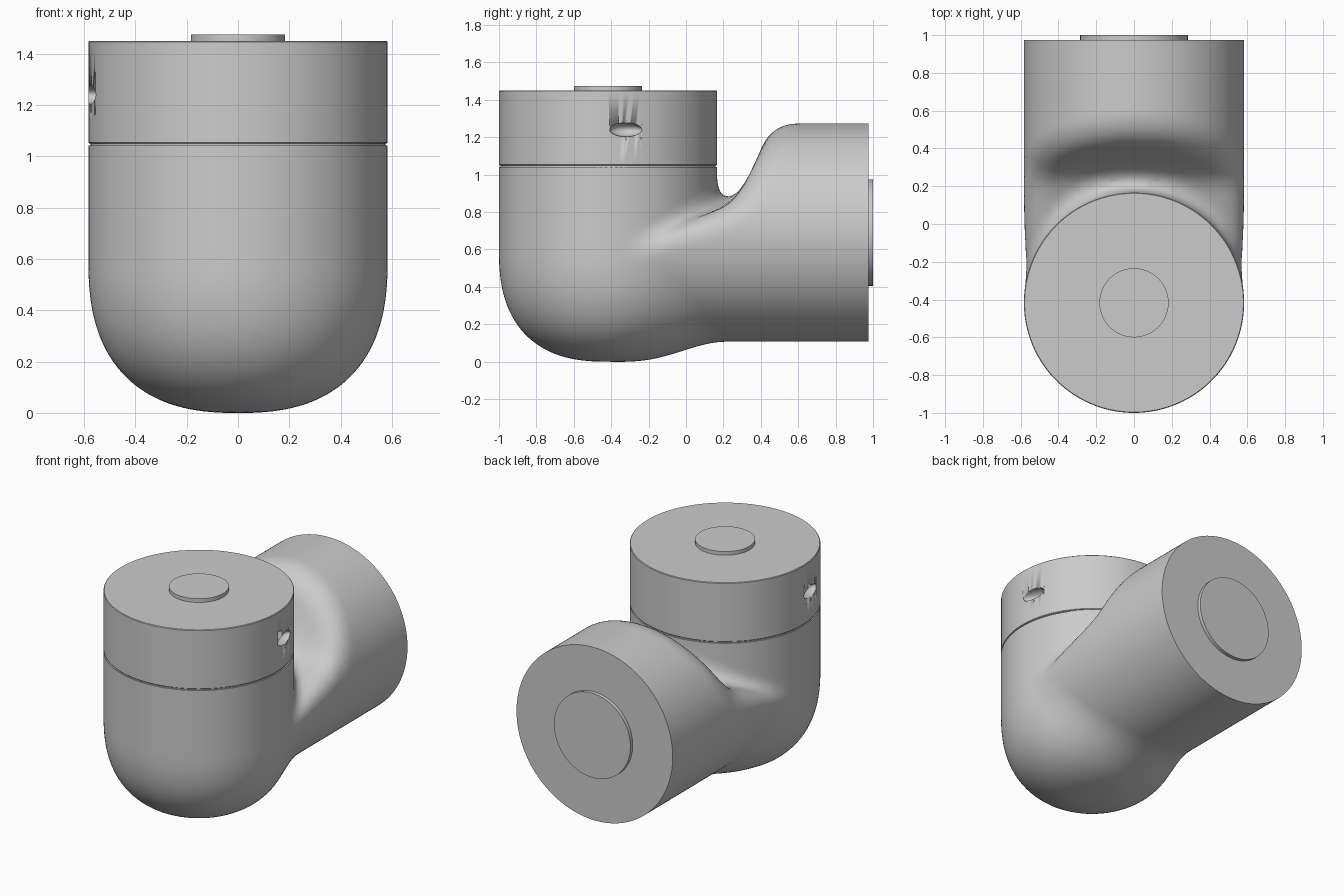
import bpy, bmesh, math
from mathutils import Vector, Matrix

if "Cube" in bpy.data.objects:
    bpy.data.objects.remove(bpy.data.objects["Cube"])

R, CY, CZ = 0.583, -0.417, 0.69      # tube radius, upright axis y, side-arm axis z
END_Y, SEAM_Z, TOP_Z = 0.975, 1.042, 1.45


def finish(name, bm, angle=35):
    bmesh.ops.recalc_face_normals(bm, faces=bm.faces)
    me = bpy.data.meshes.new(name)
    bm.to_mesh(me)
    bm.free()
    ob = bpy.data.objects.new(name, me)
    bpy.context.collection.objects.link(ob)
    bpy.ops.object.select_all(action='DESELECT')
    ob.select_set(True)
    bpy.context.view_layer.objects.active = ob
    bpy.ops.object.shade_smooth_by_angle(angle=math.radians(angle))
    return ob


def smin(a, b, k):
    h = max(k - abs(a - b), 0.0)
    return min(a, b) - h * h / (4 * k)


# Blended elbow surface as a distance-like field
def field(x, y, z):
    # upright tube with a rounded superellipse bottom
    r = math.hypot(x, y - CY)
    d = max(0.6 - z, 0) / 0.6
    up = R * (((r / R) ** 2.5 + d ** 2.5) ** 0.4 - 1)
    # side arm with a rounded inner end
    t = max(-0.15 - y, 0)
    arm = math.sqrt(x * x + (z - CZ) ** 2 + t * t) - R
    # sloping shoulder that dips the arm towards the upright
    e = math.exp(min((y - 0.28) / 0.04, 40))
    f = 0.75 + 0.35 * y + 0.08 * math.log(1 + e)
    slope = 0.35 + 2.0 * e / (1 + e)
    cut = (z - f) / math.sqrt(1 + slope * slope)
    arm = -smin(-arm, -cut, 0.13)
    k = 0.03 + 0.14 * max(1 - x * x / 0.36, 0)
    return smin(up, arm, k)


def project(p):
    h = 0.002
    for _ in range(4):
        v = field(*p)
        g = Vector([(field(*(p + a)) - field(*(p - a))) / (2 * h)
                    for a in (Vector((h, 0, 0)), Vector((0, h, 0)), Vector((0, 0, h)))])
        step = g * (v / max(g.length_squared, 0.05))
        if step.length > 0.02:
            step *= 0.02 / step.length
        p = p - step
    return p


# Elbow body: polygonise the field on a grid, then snap vertices to the surface
def elbow_body():
    s = 0.026
    nx, ny, nz = 50, 83, 55
    ox, oy, oz = -s * (nx - 1) / 2, -1.06, -0.06
    val = {(i, j, k): field(ox + i * s, oy + j * s, oz + k * s)
           for i in range(nx) for j in range(ny) for k in range(nz)}
    bm = bmesh.new()
    cells = {}

    def cell(c):
        if c not in cells:
            p = Vector((ox + (c[0] + .5) * s, oy + (c[1] + .5) * s, oz + (c[2] + .5) * s))
            cells[c] = bm.verts.new(project(p))
        return cells[c]

    axes = ((1, 0, 0), (0, 1, 0), (0, 0, 1))
    for c, v in val.items():
        for a in range(3):
            n = tuple(c[m] + axes[a][m] for m in range(3))
            if n not in val or (v < 0) == (val[n] < 0):
                continue
            u, w = axes[(a + 1) % 3], axes[(a + 2) % 3]
            quad = [tuple(c[m] - du * u[m] - dw * w[m] for m in range(3))
                    for du, dw in ((0, 0), (1, 0), (1, 1), (0, 1))]
            bm.faces.new([cell(q) for q in quad])
    # trim the open ends flat
    bmesh.ops.bisect_plane(bm, geom=bm.verts[:] + bm.edges[:] + bm.faces[:], dist=1e-4,
                           plane_co=(0, END_Y, 0), plane_no=(0, 1, 0), clear_outer=True)
    near = [f for f in bm.faces if f.calc_center_median().y < 0.25
            and f.calc_center_median().z > 0.97]
    geom = list({g for f in near for g in list(f.verts) + list(f.edges)}) + near
    bmesh.ops.bisect_plane(bm, geom=geom, dist=1e-4,
                           plane_co=(0, 0, SEAM_Z), plane_no=(0, 0, 1))
    bmesh.ops.delete(bm, geom=[v for v in bm.verts if v.co.y < 0.25 and v.co.z > SEAM_Z + 2e-4],
                     context='VERTS')
    bmesh.ops.holes_fill(bm, edges=[e for e in bm.edges if e.is_boundary], sides=0)
    return finish("elbow_body", bm)


def disc(name, radius, depth, mat, bevel=0.004):
    bm = bmesh.new()
    bmesh.ops.create_cone(bm, cap_ends=True, segments=128, radius1=radius,
                          radius2=radius, depth=depth, matrix=mat)
    if bevel:
        rim = [e for e in bm.edges if any(len(f.verts) > 4 for f in e.link_faces)]
        bmesh.ops.bevel(bm, geom=rim, offset=bevel, segments=1, affect='EDGES')
    return finish(name, bm)


elbow_body()

# Upright end: recessed seam, collar, raised hub
disc("seam_ring", R - 0.008, 0.03, Matrix.Translation((0, CY, SEAM_Z)), 0)
collar_low = SEAM_Z + 0.008
collar = disc("collar", R, TOP_Z - collar_low,
              Matrix.Translation((0, CY, (TOP_Z + collar_low) / 2)))
disc("top_hub", 0.183, 0.04, Matrix.Translation((0, CY, 1.455)), 0)

# Side-arm end: raised hub
disc("arm_hub", 0.285, 0.04,
     Matrix.Translation((0, 0.98, CZ)) @ Matrix.Rotation(math.pi / 2, 4, 'X'), 0)

# Two opposite oval recesses in the collar
bm = bmesh.new()
for turn in (9.5, 189.5):
    m = (Matrix.Translation((0, CY, 1.24)) @ Matrix.Rotation(math.radians(turn), 4, 'Z')
         @ Matrix.Translation((R, 0, 0)) @ Matrix.Diagonal((0.06, 0.088, 0.037, 1)))
    bmesh.ops.create_uvsphere(bm, u_segments=32, v_segments=20, radius=1, matrix=m)
cutter = finish("recess_cutter", bm)
cutter.hide_render = True
cutter.hide_set(True)
mod = collar.modifiers.new("recesses", 'BOOLEAN')
mod.object = cutter
mod.operation = 'DIFFERENCE'
mod.solver = 'EXACT'
bpy.context.view_layer.objects.active = collar
collar.select_set(True)
bpy.ops.object.modifier_apply(modifier=mod.name)
bpy.data.objects.remove(cutter)
